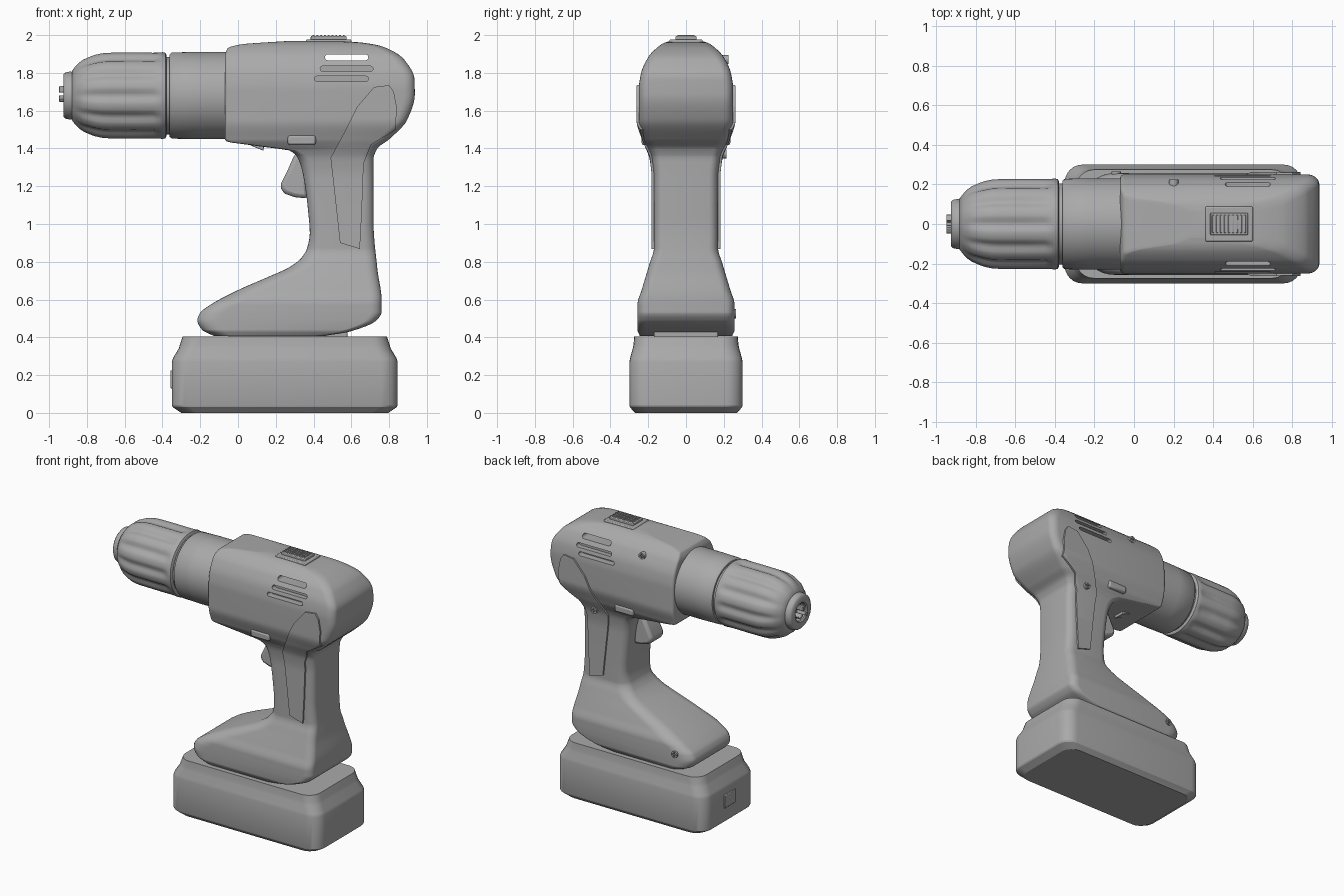
import bpy, bmesh, math
from mathutils import Vector

if "Cube" in bpy.data.objects:
    bpy.data.objects.remove(bpy.data.objects["Cube"])

GREY = (0.4, 0.4, 0.4, 1)
grey = bpy.data.materials.new("mid_grey")
grey.use_nodes = True
grey.diffuse_color = GREY
grey.node_tree.nodes["Principled BSDF"].inputs["Base Color"].default_value = GREY


def activate(ob):
    bpy.ops.object.select_all(action='DESELECT')
    ob.select_set(True)
    bpy.context.view_layer.objects.active = ob


def smooth(ob, angle=35):
    activate(ob)
    bpy.ops.object.shade_smooth_by_angle(angle=math.radians(angle))


def loft(name, rings):
    """Skin a stack of closed rings and cap both ends."""
    bm = bmesh.new()
    loops = [[bm.verts.new(p) for p in ring] for ring in rings]
    n = len(loops[0])
    for a, b in zip(loops, loops[1:]):
        for i in range(n):
            j = (i + 1) % n
            bm.faces.new((a[i], a[j], b[j], b[i]))
    bm.faces.new(loops[0])
    bm.faces.new(loops[-1])
    bmesh.ops.recalc_face_normals(bm, faces=bm.faces)
    mesh = bpy.data.meshes.new(name)
    bm.to_mesh(mesh)
    bm.free()
    mesh.materials.append(grey)
    ob = bpy.data.objects.new(name, mesh)
    bpy.context.collection.objects.link(ob)
    return ob


def prism(name, outline, y0, y1, bevel=0):
    ob = loft(name, [[(x, y, z) for x, z in outline] for y in (y0, y1)])
    if bevel:
        mod = ob.modifiers.new("soft_edges", 'BEVEL')
        mod.width, mod.segments, mod.limit_method = bevel, 2, 'ANGLE'
        smooth(ob)
    return ob


def box(name, x0, x1, y0, y1, z0, z1, bevel=0.008):
    return prism(name, [(x0, z0), (x1, z0), (x1, z1), (x0, z1)], y0, y1, bevel)


def combine(ob, tool, operation):
    mod = ob.modifiers.new("cut", 'BOOLEAN')
    mod.object, mod.operation, mod.solver = tool, operation, 'EXACT'
    activate(ob)
    bpy.ops.object.modifier_apply(modifier=mod.name)
    bpy.data.objects.remove(tool)


def at(knots, z):
    """Monotone smooth interpolation through (z, value) knots."""
    z = min(max(z, knots[0][0]), knots[-1][0])
    i = next(k for k in range(len(knots) - 1) if z <= knots[k + 1][0])

    def slope(k):
        return (knots[k + 1][1] - knots[k][1]) / (knots[k + 1][0] - knots[k][0])

    def tangent(k):
        if k == 0 or k == len(knots) - 1:
            return slope(min(k, len(knots) - 2))
        a, b = slope(k - 1), slope(k)
        return 2 * a * b / (a + b) if a * b > 0 else 0

    (za, a), (zb, b) = knots[i], knots[i + 1]
    h = zb - za
    t = (z - za) / h
    return (a * (1 + 2 * t) * (1 - t) ** 2 + b * t * t * (3 - 2 * t)
            + h * t * (1 - t) * (tangent(i) * (1 - t) - tangent(i + 1) * t))


def rounded(x0, x1, w, front, back, ry_front, ry_back, z, steps=6):
    """Rectangle with elliptical corners at height z."""
    ring = []
    for q, (cx, sy, rx, ry) in enumerate(((x1, 1, back, ry_back), (x0, 1, front, ry_front),
                                          (x0, -1, front, ry_front), (x1, -1, back, ry_back))):
        ox = cx - rx if cx == x1 else cx + rx
        for k in range(steps + 1):
            a = (q + k / steps) * math.pi / 2
            ring.append((ox + rx * math.cos(a), sy * (w - ry) + ry * math.sin(a), z))
    return ring


# Body silhouette: front edge, back edge, half width and front rounding by height
FRONT = [(.408, -.13), (.44, -.19), (.49, -.215), (.53, -.2), (.57, -.15), (.65, 0),
         (.72, .16), (.77, .27), (.82, .335), (.87, .365), (.95, .38), (1.08, .37),
         (1.2, .355), (1.3, .335), (1.36, .31), (1.39, .27), (1.4, .2), (1.42, .05),
         (1.437, -.06), (1.45, -.07), (1.88, -.07), (1.93, -.055), (1.95, .01), (1.97, .28)]
BACK = [(.408, .46), (.43, .59), (.49, .733), (.535, .76), (.6, .76), (.76, .738),
        (1.02, .717), (1.342, .717), (1.4, .738), (1.448, .8), (1.554, .897), (1.687, .936),
        (1.767, .934), (1.87, .88), (1.936, .775), (1.96, .66), (1.97, .5)]
WIDTH = [(.408, .245), (.44, .257), (.573, .257), (.65, .235), (.8, .19), (.87, .17),
         (1.24, .17), (1.34, .18), (1.45, .222), (1.55, .25), (1.71, .25), (1.79, .24),
         (1.883, .2), (1.94, .145), (1.963, .105), (1.97, .07)]
ROUND = [(.408, .1), (.6, .14), (.8, .1), (.95, .06), (1.33, .06), (1.45, .02), (1.97, .02)]


def body(name, grow=0):
    levels = {round(1.189 - .781 * math.cos(math.pi * k / 140), 4) for k in range(141)}
    levels |= {z for z, _ in FRONT}
    rings = []
    for z in sorted(levels):
        r = at(ROUND, z)
        rings.append(rounded(at(FRONT, z), at(BACK, z), at(WIDTH, z) + grow,
                             r, .06, min(r, .07), .05, z))
    return loft(name, rings)


def slot(x0, x1, z, r, y0, y1):
    ring = []
    for cx, start in ((x1 - r, -.5), (x0 + r, .5)):
        for k in range(7):
            a = (start + k / 6) * math.pi
            ring.append((cx + r * math.cos(a), z + r * math.sin(a)))
    return prism("slot_cutter", ring, y0, y1)


shell = body("body_shell")
# Cooling slots: the top one runs right through, the others are shallow
combine(shell, slot(.46, .69, 1.882, .016, -.4, .4), 'DIFFERENCE')
for side in (-1, 1):
    for x0, x1, z in ((.435, .715, 1.822), (.405, .69, 1.769)):
        combine(shell, slot(x0, x1, z, .014, side * .2, side * .4), 'DIFFERENCE')
smooth(shell)

# Raised grip panels follow the shell on both sides
panel = body("grip_panels", .012)
GRIP = [(.8, 1.735), (.72, 1.725), (.63, 1.62), (.56, 1.48), (.49, 1.35), (.515, 1.13),
        (.54, .9), (.645, .868), (.655, 1.05), (.665, 1.32), (.705, 1.42), (.835, 1.5),
        (.84, 1.62), (.825, 1.7)]
combine(panel, prism("panel_cutter", GRIP, -.5, .5), 'INTERSECT')
smooth(panel)

# Battery pack: inset rises and falls with height
rings = []
for z, ix, iy in ((0, .05, .03), (.03, .005, .003), (.04, 0, 0), (.27, 0, 0),
                  (.29, .006, .004), (.34, .036, .018), (.36, .042, .022), (.405, .057, .026)):
    rings.append(rounded(-.35 + ix, .845 - ix, .3 - iy, .09, .09, .09, .09, z))
smooth(loft("battery_pack", rings), 25)
box("battery_latch", -.357, -.33, -.065, .065, .13, .225, .004)
box("battery_connector", -.05, .58, -.17, .17, .39, .45)


def turned(name, profile, flute=None, steps=96):
    """Turn (x, radius) points around the drill axis."""
    rings = []
    for x, r in profile:
        ring = []
        for k in range(steps):
            a = 2 * math.pi * k / steps
            rr = r - (flute(x, a) if flute else 0)
            ring.append((x, rr * math.cos(a), 1.68 + rr * math.sin(a)))
        rings.append(ring)
    ob = loft(name, rings)
    smooth(ob, 40)
    return ob


def chuck_flute(x, a):
    # Twelve scoops separated by flat ridges, fading out at each end
    fade = min(1, max(0, (x + .87) / .1)) * min(1, max(0, (-.4 - x) / .05))
    return .016 * fade * max(0, math.cos(12 * a) + .3) / 1.3


# Chuck, torque collar and bit socket
SLEEVE = [(-.88, .13), (-.86, .157), (-.84, .178), (-.82, .193), (-.79, .207), (-.76, .219),
          (-.72, .228), (-.68, .231), (-.55, .232), (-.45, .231), (-.42, .231), (-.4, .23),
          (-.385, .226), (-.378, .215), (-.378, .12)]
turned("chuck_sleeve", SLEEVE, chuck_flute)
turned("chuck_nose", [(-.84, .03), (-.85, .062), (-.918, .062), (-.925, .07), (-.925, .11),
                      (-.915, .122), (-.89, .127), (-.87, .125), (-.86, .1)])
turned("chuck_spindle", [(-.4, .205), (-.34, .205)])
turned("torque_collar", [(-.362, .19), (-.362, .218), (-.35, .228), (-.22, .231),
                         (-.09, .231), (-.05, .231)])
for k in range(3):
    jaw = box("chuck_jaw", -.948, -.83, -.011, .011, .016, .05, .004)
    jaw.rotation_euler.x = math.radians(120 * k)
    jaw.location.z = 1.68

# Trigger, its guard and the direction switch
prism("trigger", [(.36, 1.39), (.3, 1.37), (.265, 1.29), (.228, 1.215), (.225, 1.185),
                  (.25, 1.16), (.3, 1.142), (.37, 1.135)], -.075, .075, .02)
prism("trigger_guard", [(.04, 1.43), (.08, 1.41), (.135, 1.388), (.14, 1.43)], -.04, .04, .004)
box("direction_switch", .263, .412, -.235, .235, 1.418, 1.47, .012)

# Speed slider on top
box("slider_base", .36, .6, -.088, .088, 1.94, 1.977, .006)
box("speed_slider", .385, .575, -.056, .056, 1.96, 1.995, .005)
for k in range(9):
    x = .4 + .02 * k
    box("slider_rib", x - .005, x + .005, -.045, .045, 1.99, 2.0, .002)

# Screws on the back side
for x, z, y in ((.2, 1.87, .215), (.59, 1.37, .205), (-.09, .525, .255)):
    bpy.ops.mesh.primitive_cylinder_add(vertices=24, radius=.024, depth=.05,
                                        location=(x, y - .015, z),
                                        rotation=(math.pi / 2, 0, 0))
    screw = bpy.context.object
    screw.name = "screw_head"
    screw.data.materials.append(grey)
    for turn in (0, 1):
        dx, dz = (.016, .004) if turn else (.004, .016)
        combine(screw, box("cross_cutter", x - dx, x + dx, y, y + .1, z - dz, z + dz, 0),
                'DIFFERENCE')
    smooth(screw)
